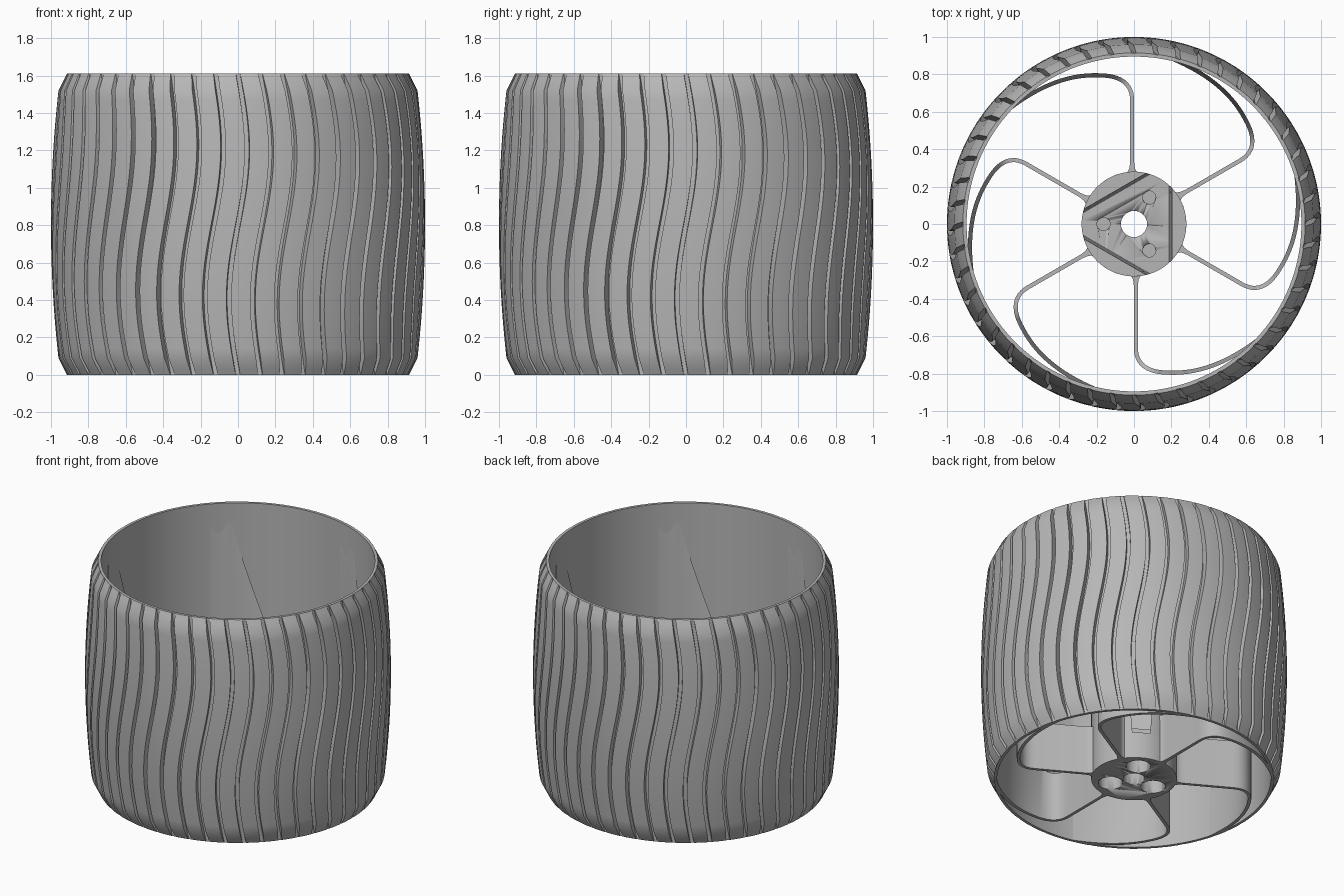
import bpy, bmesh, math
from mathutils import Vector

if "Cube" in bpy.data.objects:
    bpy.data.objects.remove(bpy.data.objects["Cube"])

HEIGHT = 1.61
BLOCKS = 48          # tread blocks around the tyre
INNER = 0.895        # inner wall radius

grey = bpy.data.materials.new("grey")
grey.diffuse_color = (0.47, 0.47, 0.47, 1)
grey.use_nodes = True
grey.node_tree.nodes["Principled BSDF"].inputs["Base Color"].default_value = grey.diffuse_color


def make(name, verts, faces, smooth=30):
    mesh = bpy.data.meshes.new(name)
    mesh.from_pydata(verts, [], faces)
    bm = bmesh.new()
    bm.from_mesh(mesh)
    bmesh.ops.recalc_face_normals(bm, faces=bm.faces)
    bm.to_mesh(mesh)
    bm.free()
    mesh.materials.append(grey)
    ob = bpy.data.objects.new(name, mesh)
    bpy.context.collection.objects.link(ob)
    bpy.ops.object.select_all(action='DESELECT')
    ob.select_set(True)
    bpy.context.view_layer.objects.active = ob
    bpy.ops.object.shade_smooth_by_angle(angle=math.radians(smooth))
    return ob


def polar(r, a, z):
    return (r * math.cos(a), r * math.sin(a), z)


# Tyre: crowned outer profile with wavy grooves, closed by a plain inner wall
def crown(z):
    edge = min(z, HEIGHT - z)
    if edge < 0.09:
        return 0.915 + 0.045 * edge / 0.09
    return 0.96 + 0.04 * (1 - ((z - HEIGHT / 2) / (HEIGHT / 2 - 0.09)) ** 2)


def sway(z):
    return 0.05 * math.sin(2 * math.pi * (z - HEIGHT / 2) / HEIGHT)


levels = [0, 0.03, 0.09] + [0.09 + (HEIGHT - 0.18) * i / 28 for i in range(1, 28)]
levels += [HEIGHT - 0.09, HEIGHT - 0.03, HEIGHT]
pitch = 2 * math.pi / BLOCKS
# angle within one block, and whether the point sits on the groove floor
columns = [(0.10, 0), (0.37, 0), (0.63, 0), (0.90, 0), (0.91, 1), (1.09, 1)]
verts = []
for z in levels:
    for b in range(BLOCKS):
        for u, floor in columns:
            r = crown(z)
            if floor:
                r = max(0.913, r - 0.042)
            verts.append(polar(r, (b + u - 0.5) * pitch - math.pi / 2 + pitch / 2 + sway(z), z))
n = BLOCKS * len(columns)
for z in (HEIGHT, 0):
    verts += [polar(INNER, (i // 6 + columns[i % 6][0]) * pitch - math.pi / 2, z) for i in range(n)]
rows = len(levels) + 2
faces = [(j * n + i, j * n + (i + 1) % n, (j + 1) % rows * n + (i + 1) % n, (j + 1) % rows * n + i)
         for j in range(rows) for i in range(n)]
make("tyre", verts, faces)


# Spokes: straight out of the hub, then curling tangentially into the wall
def spoke_top(r):
    t = min(max((r - 0.70) / 0.20, 0), 1)
    return 0.35 + 1.25 * t ** 5


def bezier(a, b, c, d, steps):
    a, b, c, d = map(Vector, (a, b, c, d))
    return [a * (1 - t) ** 3 + 3 * b * t * (1 - t) ** 2 + 3 * c * t * t * (1 - t) + d * t ** 3
            for t in [i / steps for i in range(1, steps + 1)]]


path = [Vector((-0.01, y)) for y in (0.25, 0.265, 0.28, 0.295, 0.31, 0.33, 0.66)]
path += bezier((-0.01, 0.66), (-0.01, 0.75), (-0.07, 0.795), (-0.19, 0.795), 12)
path += bezier((-0.19, 0.795), (-0.35, 0.80), (-0.50, 0.74), (-0.655, 0.625), 28)
flare = [0.045, 0.036, 0.024, 0.016, 0.013, 0.011]
for s in range(6):
    turn = s * math.pi / 3
    ca, sa = math.cos(turn), math.sin(turn)
    verts = []
    for i, p in enumerate(path):
        d = (path[min(i + 1, len(path) - 1)] - path[max(i - 1, 0)]).normalized()
        half = flare[i] if i < len(flare) else 0.011
        side = Vector((-d.y, d.x)) * half
        for q, top in ((p + side, 0), (p - side, 0), (p - side, 1), (p + side, 1)):
            if q.length > 0.905:
                q = q * (0.905 / q.length)
            z = min(spoke_top(q.length), HEIGHT - 0.02) if top else 0.0
            verts.append((q.x * ca - q.y * sa, q.x * sa + q.y * ca, z))
    faces = [(i * 4 + k, i * 4 + (k + 1) % 4, i * 4 + 4 + (k + 1) % 4, i * 4 + 4 + k)
             for i in range(len(path) - 1) for k in range(4)]
    last = 4 * (len(path) - 1)
    faces += [(0, 1, 2, 3), (last, last + 1, last + 2, last + 3)]
    make("spoke", verts, faces)


# Hub plate with axle bore, screw dimples above and deep counterbores below
def cylinder(name, r, z0, z1, x=0, y=0, sides=48):
    verts = [(x + r * math.cos(2 * math.pi * i / sides), y + r * math.sin(2 * math.pi * i / sides), z)
             for z in (z0, z1) for i in range(sides)]
    faces = [(i, (i + 1) % sides, sides + (i + 1) % sides, sides + i) for i in range(sides)]
    faces += [tuple(range(sides)), tuple(range(sides, 2 * sides))]
    return make(name, verts, faces)


hub = cylinder("hub_plate", 0.28, 0, 0.19, sides=96)
cutters = [cylinder("bore_cutter", 0.07, -0.1, 0.5)]
for k in range(3):
    a = math.radians(60 + 120 * k)
    x, y = 0.163 * math.cos(a), 0.163 * math.sin(a)
    cutters.append(cylinder("counterbore_cutter", 0.08, -0.1, 0.13, x, y))
    cutters.append(cylinder("screw_cutter", 0.035, 0.16, 0.5, x, y, 32))
bpy.context.view_layer.objects.active = hub
for c in cutters:
    mod = hub.modifiers.new("cut", 'BOOLEAN')
    mod.operation = 'DIFFERENCE'
    mod.solver = 'EXACT'
    mod.object = c
    # keep the cut ahead of the smoothing modifier, if any
    hub.modifiers.move(len(hub.modifiers) - 1, 0)
    bpy.ops.object.modifier_apply(modifier=mod.name)
    bpy.data.objects.remove(c)

# Raised hub walls: three circle segments with slightly leaning inner faces
for k in range(3):
    a0 = k * 2 * math.pi / 3
    verts = []
    for z, chord in ((0.17, 0.187), (0.50, 0.203)):
        half = math.acos(chord / 0.28)
        verts += [polar(0.28, a0 - half + 2 * half * i / 20, z) for i in range(21)]
    faces = [(i, (i + 1) % 21, 21 + (i + 1) % 21, 21 + i) for i in range(21)]
    faces += [tuple(range(21)), tuple(range(21, 42))]
    make("hub_wall", verts, faces)
